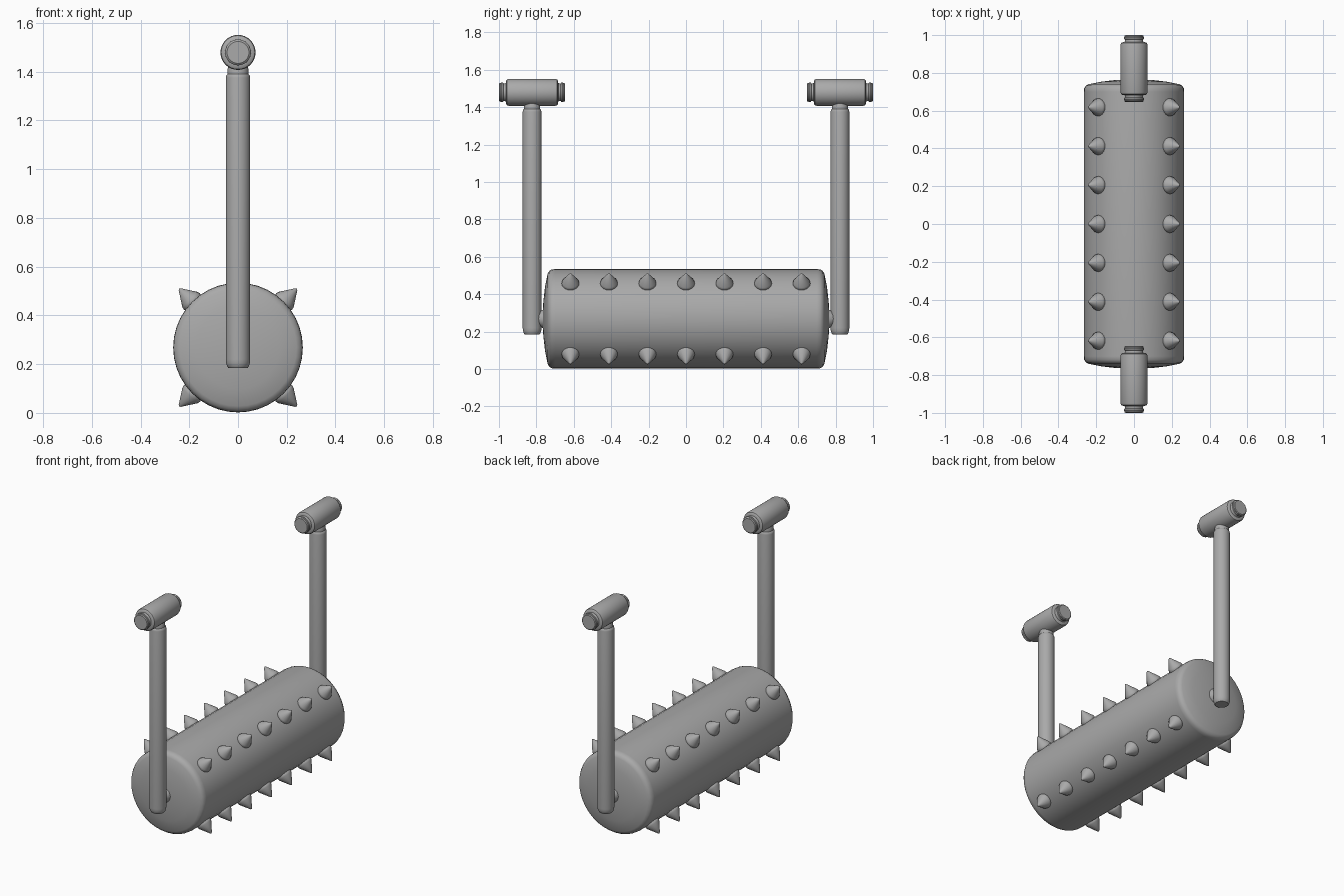
import bpy
import bmesh
from math import cos, sin, pi, radians
from mathutils import Vector

if "Cube" in bpy.data.objects:
    bpy.data.objects.remove(bpy.data.objects["Cube"])

# One plain grey metal
grey = bpy.data.materials.new("grey_metal")
grey.use_nodes = True
grey_colour = (0.4, 0.4, 0.4, 1)
grey.diffuse_color = grey_colour
grey.node_tree.nodes["Principled BSDF"].inputs["Base Color"].default_value = grey_colour


def lathe(name, profile, origin, axis, sides=32):
    """Revolve (radius, distance) points about an axis and cap both ends."""
    bm = bmesh.new()
    rings = []
    for r, t in profile:
        if r == 0:
            rings.append([bm.verts.new((0, 0, t))] * sides)
        else:
            rings.append([bm.verts.new((r * cos(2 * pi * i / sides), r * sin(2 * pi * i / sides), t))
                          for i in range(sides)])
    for low, high in zip(rings, rings[1:]):
        for i in range(sides):
            j = (i + 1) % sides
            corners = dict.fromkeys((low[i], low[j], high[j], high[i]))
            bm.faces.new(list(corners))
    for ring, (r, t) in ((rings[0], profile[0]), (rings[-1], profile[-1])):
        if r > 0:
            bm.faces.new(ring)
    bmesh.ops.recalc_face_normals(bm, faces=bm.faces)
    mesh = bpy.data.meshes.new(name)
    bm.to_mesh(mesh)
    bm.free()
    mesh.materials.append(grey)
    obj = bpy.data.objects.new(name, mesh)
    obj.location = origin
    obj.rotation_mode = 'QUATERNION'
    obj.rotation_quaternion = Vector(axis).to_track_quat('Z', 'Y')
    bpy.context.collection.objects.link(obj)
    bpy.ops.object.select_all(action='DESELECT')
    obj.select_set(True)
    bpy.context.view_layer.objects.active = obj
    bpy.ops.object.shade_smooth_by_angle(angle=radians(35))
    return obj


def mirrored(half):
    """Complete a symmetric profile from its positive half."""
    return [(r, -t) for r, t in reversed(half)] + half


DRUM_Z = 0.268

# Drum with rounded rims and gently domed ends
drum_half = [(0.266, 0.70), (0.264, 0.718), (0.255, 0.732), (0.24, 0.74),
             (0.17, 0.754), (0.09, 0.763), (0, 0.766)]
lathe("drum", mirrored(drum_half), (0, 0, DRUM_Z), (0, 1, 0), 40)

# Four rows of seven spikes
spike_profile = [(0.036, 0.24), (0.044, 0.257), (0.047, 0.268), (0.044, 0.279),
                 (0.006, 0.338), (0, 0.342)]
for row in range(4):
    angle = pi / 4 + row * pi / 2
    for k in range(-3, 4):
        lathe("spike", spike_profile, (0, k * 0.206, DRUM_Z),
              (cos(angle), 0, sin(angle)), 20)

# Axle hubs, posts and cross handles at both ends
hub_profile = [(0.05, 0.75), (0.048, 0.77), (0.035, 0.788), (0.028, 0.81)]
post_profile = [(0.04, 0.185), (0.044, 0.19), (0.049, 0.205), (0.05, 0.22),
                (0.05, 1.375), (0.048, 1.385), (0.043, 1.39), (0.043, 1.41),
                (0.038, 1.425), (0.035, 1.45)]
grip_half = [(0.072, 0.125), (0.069, 0.134), (0.062, 0.139), (0.05, 0.14),
             (0.047, 0.146), (0.047, 0.153), (0.052, 0.156), (0.053, 0.164),
             (0.05, 0.168), (0.05, 0.173), (0.045, 0.177)]
for side, label in ((-1, "front"), (1, "back")):
    lathe(label + "_hub", hub_profile, (0, 0, DRUM_Z), (0, side, 0), 24)
    lathe(label + "_post", post_profile, (0, side * 0.823, 0), (0, 0, 1))
    lathe(label + "_handle", mirrored(grip_half), (0, side * 0.823, 1.479), (0, 1, 0))
